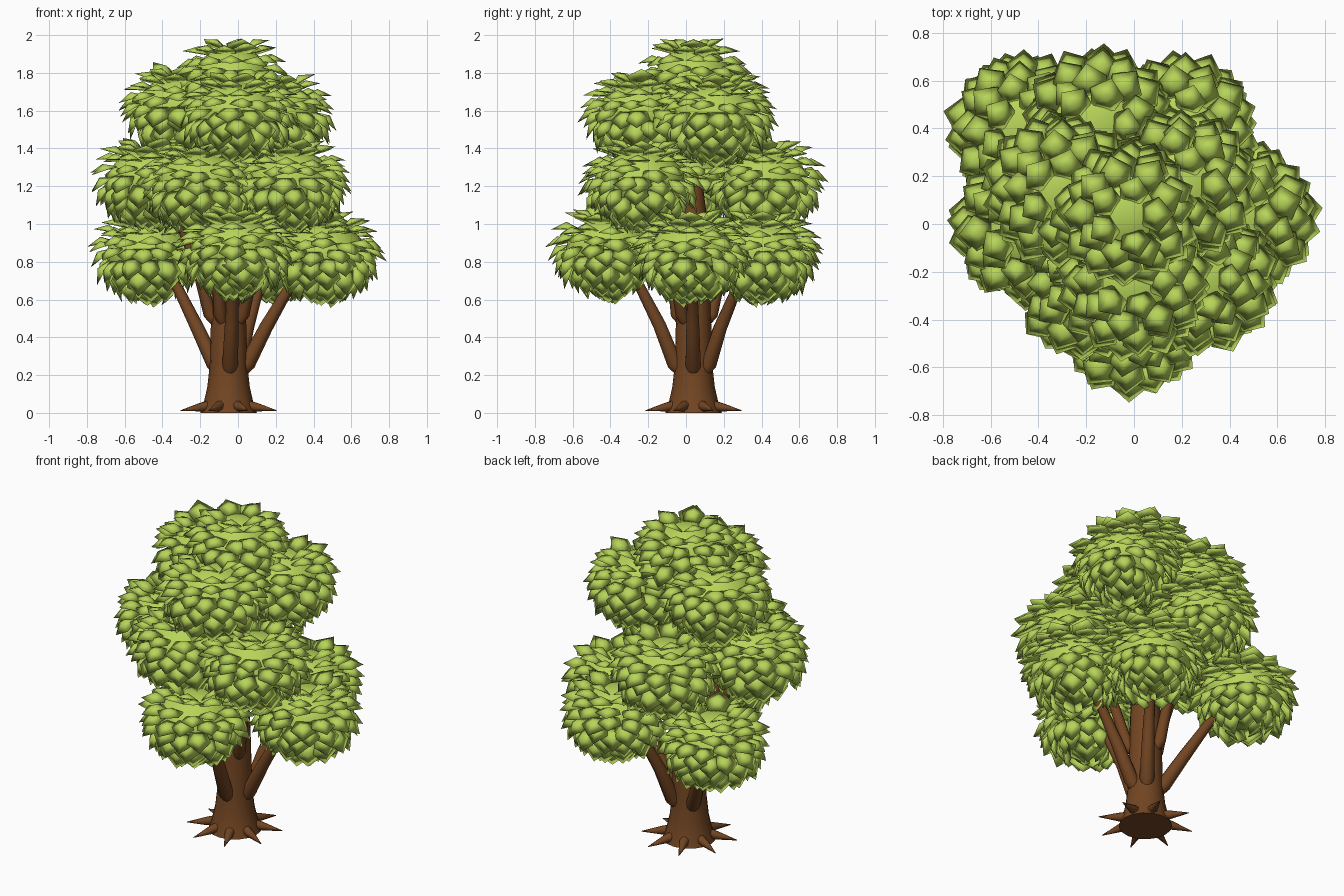
import bpy, bmesh, math, random
from mathutils import Vector, Matrix

random.seed(4)
cube = bpy.data.objects.get("Cube")
if cube:
    bpy.data.objects.remove(cube, do_unlink=True)


def material(name, rgb):
    m = bpy.data.materials.new(name)
    m.use_nodes = True
    m.diffuse_color = (*rgb, 1)
    m.node_tree.nodes["Principled BSDF"].inputs["Base Color"].default_value = (*rgb, 1)
    return m


LEAF = material("leaf green", (0.47, 0.66, 0.1))
BARK = material("bark brown", (0.17, 0.06, 0.016))


def finish(name, bm, mat, angle):
    bmesh.ops.recalc_face_normals(bm, faces=bm.faces)
    mesh = bpy.data.meshes.new(name)
    bm.to_mesh(mesh)
    bm.free()
    mesh.materials.append(mat)
    ob = bpy.data.objects.new(name, mesh)
    bpy.context.collection.objects.link(ob)
    bpy.ops.object.select_all(action="DESELECT")
    ob.select_set(True)
    bpy.context.view_layer.objects.active = ob
    bpy.ops.object.shade_smooth_by_angle(angle=math.radians(angle))
    return ob


def tube(name, points, radii, sides=10):
    """Tapered round limb along a path."""
    bm = bmesh.new()
    pts = [Vector(p) for p in points]
    rings = []
    for i, p in enumerate(pts):
        along = pts[min(i + 1, len(pts) - 1)] - pts[max(i - 1, 0)]
        turn = Vector((0, 0, 1)).rotation_difference(along)
        ring = []
        for k in range(sides):
            a = math.tau * k / sides
            offset = Vector((math.cos(a), math.sin(a), 0)) * radii[i]
            ring.append(bm.verts.new(p + turn @ offset))
        rings.append(ring)
    for low, high in zip(rings, rings[1:]):
        for k in range(sides):
            j = (k + 1) % sides
            bm.faces.new((low[k], low[j], high[j], high[k]))
    bm.faces.new(rings[0])
    bm.faces.new(rings[-1])
    return finish(name, bm, BARK, 50)


def add_leaf(bm, base, along, up, size):
    """Pointed, cupped scale with a raised middle and a thin closed back."""
    side = along.cross(up)
    outline = [(0, -0.3), (0.55, -0.5), (1, 0), (0.55, 0.5), (0, 0.3)]
    rim = [bm.verts.new(base + (along * a + side * s - up * (0.12 * a * a)) * size)
           for a, s in outline]
    crown = bm.verts.new(base + (along * 0.5 + up * 0.2) * size)
    back = bm.verts.new(base + (along * 0.5 - up * 0.06) * size)
    for i in range(5):
        j = (i + 1) % 5
        bm.faces.new((rim[i], rim[j], crown))
        bm.faces.new((rim[j], rim[i], back))


def leaf_cluster(name, centre, wide=0.225, tall=0.175):
    """Flattened round core covered in rings of leaves that stand well off it."""
    bm = bmesh.new()
    c = Vector(centre)
    place = Matrix.Translation(c) @ Matrix.Diagonal((wide, wide, tall, 1))
    bmesh.ops.create_uvsphere(bm, u_segments=20, v_segments=12, radius=1, matrix=place)
    for row in range(9):
        polar = math.radians(20 + row * 16.5)
        count = max(5, round(15 * math.sin(polar)))
        for k in range(count):
            a = math.tau * (k + 0.5 * (row % 2)) / count + random.uniform(-0.12, 0.12)
            p = polar + random.uniform(-0.08, 0.08)
            sp, cp = math.sin(p), math.cos(p)
            out = Vector((math.cos(a), math.sin(a), 0))
            spot = out * (sp * wide) + Vector((0, 0, cp * tall))
            normal = (out * (sp / wide) + Vector((0, 0, cp / tall))).normalized()
            down = (out * cp * wide - Vector((0, 0, sp * tall))).normalized()
            tilt = math.radians(random.uniform(46, 60))
            along = down * math.cos(tilt) + normal * math.sin(tilt)
            up = normal * math.cos(tilt) - down * math.sin(tilt)
            add_leaf(bm, c + spot - along * 0.02, along, up, random.uniform(0.13, 0.155))
    return finish(name, bm, LEAF, 180)


# Trunk with a flared foot
HX, HY = -0.05, 0.04
tube("trunk",
     [(HX, HY, 0), (HX, HY, 0.06), (HX, HY, 0.14), (HX, HY, 0.25),
      (HX, HY, 0.6), (HX, HY, 1.0), (HX, HY, 1.2)],
     [0.15, 0.13, 0.112, 0.1, 0.09, 0.075, 0.05], 16)

# Roots radiating along the ground
for i in range(8):
    a = math.tau * (i + 0.5) / 8
    d = Vector((math.cos(a), math.sin(a), 0))
    foot = Vector((HX, HY, 0))
    tube("root", [foot + d * 0.08 + Vector((0, 0, 0.045)),
                  foot + d * 0.16 + Vector((0, 0, 0.03)),
                  foot + d * 0.275 + Vector((0, 0, 0.012))],
         [0.032, 0.024, 0.002], 8)

# Foliage in tiers
tiers = {
    "lower": [(0.45, 0.03, 0.84), (-0.01, -0.41, 0.86), (-0.47, 0.4, 0.84),
              (0.2, 0.4, 0.84)],
    "middle": [(-0.46, -0.02, 1.23), (-0.2, -0.25, 1.21), (0.28, -0.23, 1.22),
               (-0.15, 0.42, 1.22)],
    "upper": [(-0.31, 0.14, 1.61), (0.0, -0.24, 1.58), (0.2, 0.16, 1.57)],
}
for tier, centres in tiers.items():
    for centre in centres:
        leaf_cluster(tier + "_leaf_cluster", centre)
leaf_cluster("top_leaf_cluster", (-0.03, 0.04, 1.75), 0.21, 0.19)

# Branches from the trunk into the lower and middle foliage
for tier, start, thick in (("lower", 0.2, 1), ("middle", 0.46, 0.8)):
    for centre in tiers[tier]:
        end = Vector(centre)
        flat = Vector((end.x - HX, end.y - HY, 0))
        d = flat.normalized()
        root = Vector((HX, HY, start))
        tube("branch", [root + d * 0.05,
                        root + d * 0.1 + Vector((0, 0, 0.06)),
                        root + flat * 0.4 + Vector((0, 0, (end.z - start) * 0.4)),
                        root + flat * 0.64 + Vector((0, 0, (end.z - start) * 0.72)),
                        end],
             [r * thick for r in (0.03, 0.042, 0.036, 0.028, 0.015)])
